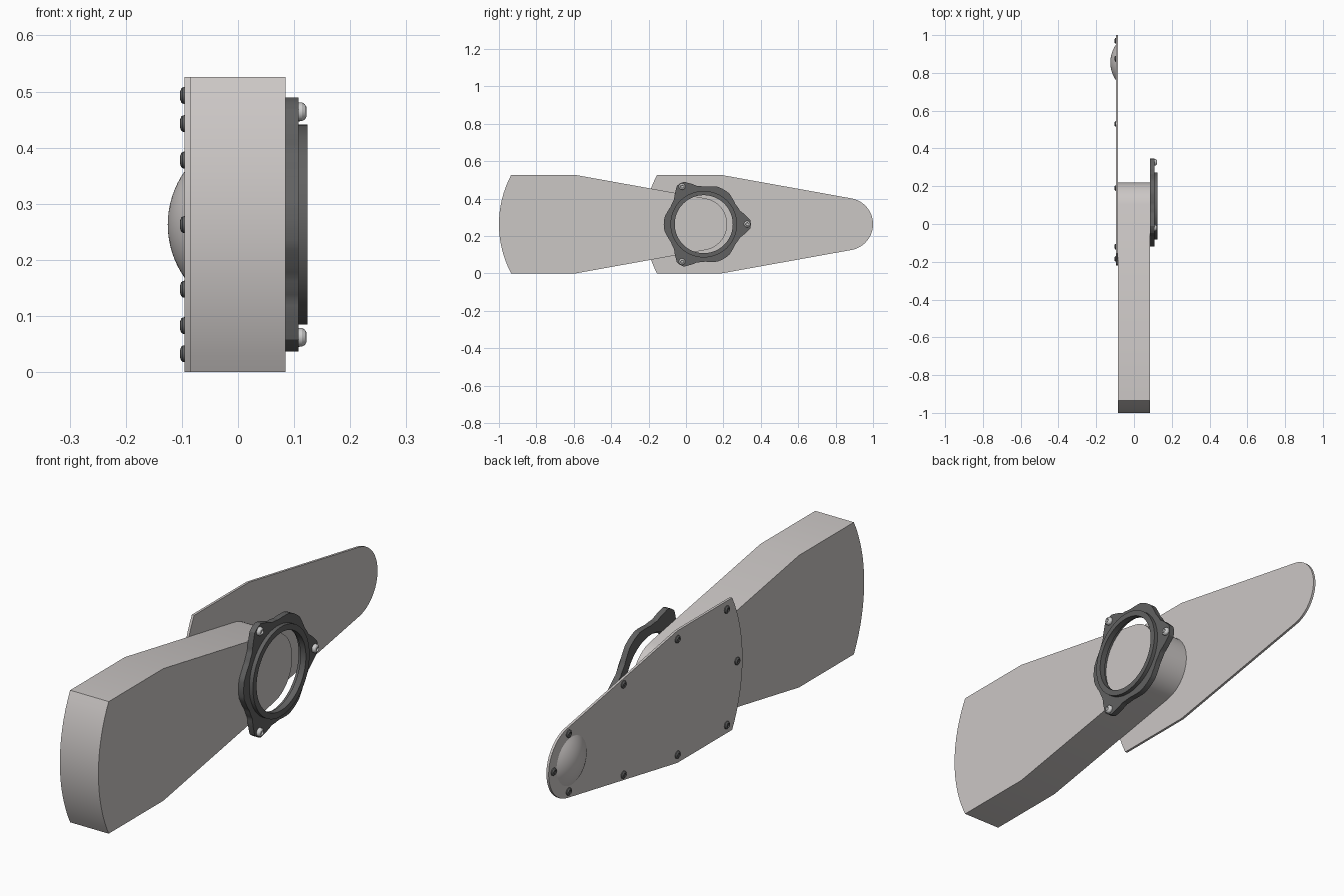
import bpy, bmesh, math
from math import sin, cos, pi, radians

cube = bpy.data.objects.get("Cube")
if cube:
    bpy.data.objects.remove(cube)

MID = 0.263  # height of the long axis


def material(name, rgb):
    m = bpy.data.materials.new(name)
    m.use_nodes = True
    m.diffuse_color = (*rgb, 1)
    m.node_tree.nodes["Principled BSDF"].inputs["Base Color"].default_value = (*rgb, 1)
    return m


shell = material("warm light grey", (0.60, 0.57, 0.56))
dark = material("dark grey", (0.12, 0.12, 0.12))
steel = material("bright steel", (0.62, 0.62, 0.62))


def finish(name, bm, mat):
    bmesh.ops.recalc_face_normals(bm, faces=bm.faces)
    mesh = bpy.data.meshes.new(name)
    bm.to_mesh(mesh)
    bm.free()
    mesh.materials.append(mat)
    obj = bpy.data.objects.new(name, mesh)
    bpy.context.collection.objects.link(obj)
    bpy.ops.object.select_all(action="DESELECT")
    obj.select_set(True)
    bpy.context.view_layer.objects.active = obj
    bpy.ops.object.shade_smooth_by_angle(angle=radians(25))
    return obj


def arm_outline(shift):
    """Bowed wide end, straight shoulders, taper and round nose."""
    half, nose, bow = MID, 0.14, 0.565
    sweep = math.asin(half / bow)
    pts = [(-0.22 + bow * (1 - cos(a)), bow * sin(a))
           for a in (sweep * (i / 8 - 1) for i in range(17))]
    pts.append((0.19, half))
    tilt = radians(80)
    pts += [(0.86 + nose * cos(a), nose * sin(a))
            for a in (tilt * (1 - i / 12) for i in range(25))]
    pts.append((0.19, -half))
    return [(y + shift, z + MID) for y, z in pts]


def slab(name, outline, x0, x1, mat):
    bm = bmesh.new()
    face = bm.faces.new([bm.verts.new((x0, y, z)) for y, z in outline])
    res = bmesh.ops.extrude_face_region(bm, geom=[face])
    verts = [v for v in res["geom"] if isinstance(v, bmesh.types.BMVert)]
    bmesh.ops.translate(bm, verts=verts, vec=(x1 - x0, 0, 0))
    return finish(name, bm, mat)


def collar(name, radius, inner, x0, x1, mat, cy=0.095, n=144):
    """Ring along x whose outer radius may vary with the angle."""
    bm = bmesh.new()
    rows = []
    for i in range(n):
        a = 2 * pi * i / n
        corners = ((radius(a), x0), (radius(a), x1), (inner, x1), (inner, x0))
        rows.append([bm.verts.new((x, cy + r * cos(a), MID + r * sin(a)))
                     for r, x in corners])
    for i in range(n):
        a, b = rows[i], rows[(i + 1) % n]
        for k in range(4):
            j = (k + 1) % 4
            bm.faces.new((a[k], a[j], b[j], b[k]))
    return finish(name, bm, mat)


def turned(name, centres, x0, profile, mat, n=20):
    """Round heads turned from (radius, x offset) points, ending on the axis."""
    bm = bmesh.new()
    for cy, cz in centres:
        rings = [[bm.verts.new((x0 + h, cy + r * cos(2 * pi * i / n),
                                cz + r * sin(2 * pi * i / n))) for i in range(n)]
                 for r, h in profile[:-1]]
        tip = bm.verts.new((x0 + profile[-1][1], cy, cz))
        for a, b in zip(rings, rings[1:]):
            for i in range(n):
                j = (i + 1) % n
                bm.faces.new((a[i], a[j], b[j], b[i]))
        for i in range(n):
            bm.faces.new((rings[-1][i], rings[-1][(i + 1) % n], tip))
        bm.faces.new(rings[0])
    return finish(name, bm, mat)


def screw_profile(r, h):
    return [(r, 0), (r * 0.97, h * 0.45), (r * 0.8, h * 0.8), (r * 0.5, h),
            (r * 0.4, h * 0.6), (0, h * 0.6)]


# Thick arm and the thin cover plate of the same outline
slab("arm_body", arm_outline(-0.78), -0.085, 0.085, shell)
slab("cover_plate", arm_outline(0), -0.095, -0.085, shell)

# Shallow dome near the plate's nose
R = 0.165
arc = [(R * sin(t), R * cos(t) - R * cos(0.615)) for t in (0.615 * (1 - i / 8) for i in range(9))]
turned("plate_dome", [(0.855, MID)], -0.095, [(r, -h) for r, h in arc], shell, n=48)

# Screws round the edge of the plate
side = [(-0.12, 0.23), (0.19, 0.23), (0.53, 0.18), (0.875, 0.115)]
spots = [(y, MID + s * z) for y, z in side for s in (-1, 1)]
spots += [(-0.185, MID), (0.97, MID)]
turned("plate_screws", spots, -0.095, [(r, -h) for r, h in screw_profile(0.015, 0.008)], dark)


# Three-eared flange with the raised collar
EAR = [(0, 0.252), (5, 0.25), (10, 0.234), (20, 0.207), (32, 0.2), (42, 0.206), (50, 0.213), (60, 0.214)]


def ear_radius(a):
    d = abs((math.degrees(a) + 60) % 120 - 60)
    for (a0, r0), (a1, r1) in zip(EAR, EAR[1:]):
        if d <= a1 + 1e-6:
            return r0 + (r1 - r0) * (d - a0) / (a1 - a0)
    return EAR[-1][1]


collar("ring_flange", ear_radius, 0.165, 0.085, 0.108, dark)
collar("ring_collar", lambda a: 0.178, 0.155, 0.1, 0.124, dark)

# Screws on the flange ears
ears = [(0.095 + 0.232 * cos(a), MID + 0.232 * sin(a)) for a in (0, 2 * pi / 3, 4 * pi / 3)]
turned("flange_screws", ears, 0.108, screw_profile(0.017, 0.014), steel)
